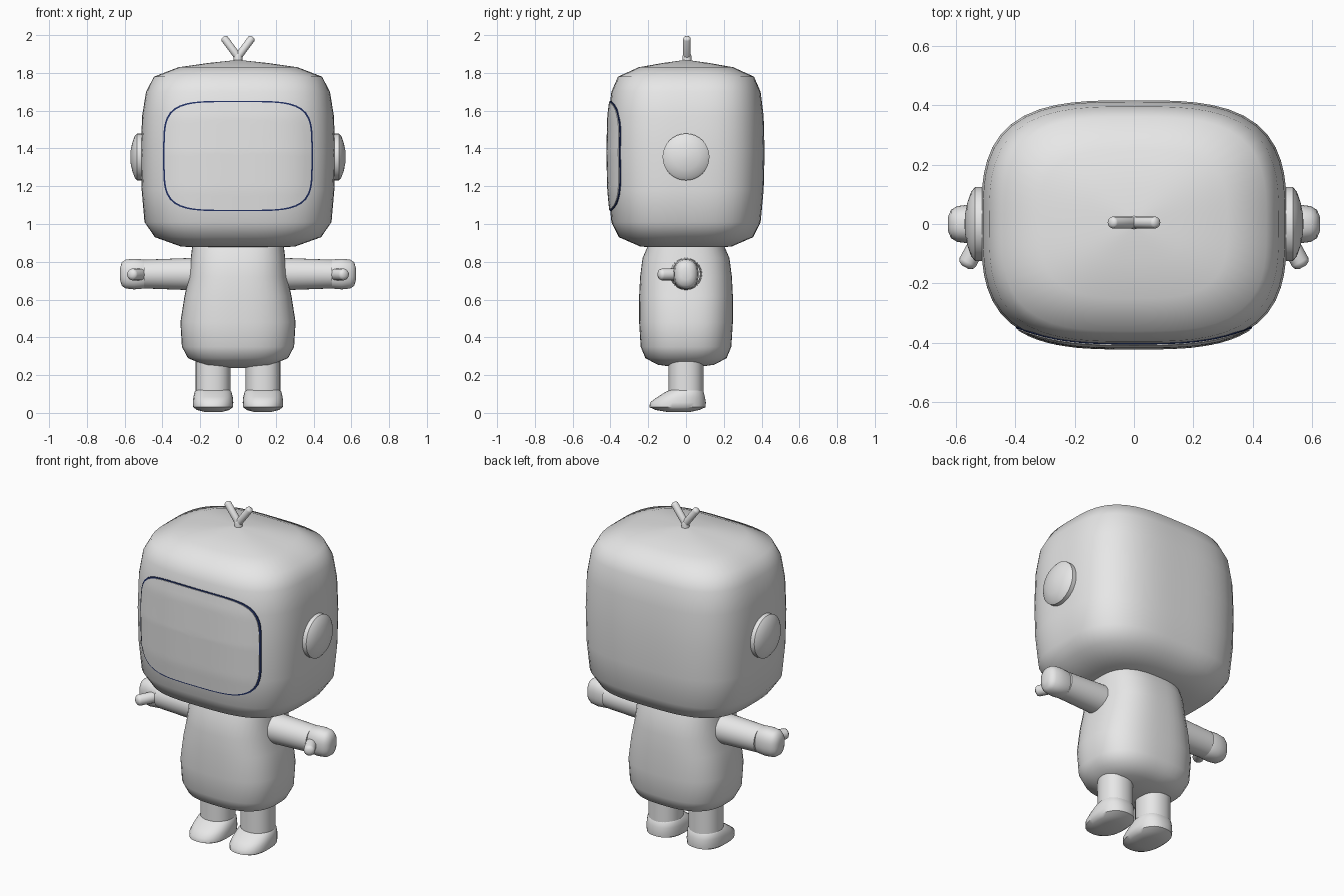
import bpy, bmesh, math
from mathutils import Matrix, Vector

if "Cube" in bpy.data.objects:
    bpy.data.objects.remove(bpy.data.objects["Cube"])


def material(name, rgb):
    m = bpy.data.materials.new(name)
    m.use_nodes = True
    m.diffuse_color = (*rgb, 1)
    m.node_tree.nodes["Principled BSDF"].inputs["Base Color"].default_value = (*rgb, 1)
    return m


GREY = material("light grey", (0.8, 0.8, 0.8))
NAVY = material("dark blue", (0.015, 0.03, 0.13))


def oval(t, a, b, power):
    """Point on a rounded-box outline."""
    c, s = math.cos(t), math.sin(t)
    r = (abs(c) ** power + abs(s) ** power) ** (-1 / power)
    return a * c * r, b * s * r


def finish(name, bm, mat, angle=50):
    mesh = bpy.data.meshes.new(name)
    bm.to_mesh(mesh)
    bm.free()
    mesh.materials.append(mat)
    ob = bpy.data.objects.new(name, mesh)
    bpy.context.collection.objects.link(ob)
    bpy.ops.object.select_all(action="DESELECT")
    ob.select_set(True)
    bpy.context.view_layer.objects.active = ob
    bpy.ops.object.shade_smooth_by_angle(angle=math.radians(angle))
    return ob


def loft(name, rings, power=2, sides=32, matrix=Matrix(), mat=GREY, angle=50):
    """Skin rings of (height, half width, half depth, optional depth offset)."""
    bm = bmesh.new()
    loops = []
    for z, a, b, *off in rings:
        dy = off[0] if off else 0
        pts = [oval(math.tau * i / sides, a, b, power) for i in range(sides)]
        loops.append([bm.verts.new(matrix @ Vector((x, y + dy, z))) for x, y in pts])
    for lo, hi in zip(loops, loops[1:]):
        for i in range(sides):
            j = (i + 1) % sides
            bm.faces.new((lo[i], lo[j], hi[j], hi[i]))
    bm.faces.new(loops[0])
    bm.faces.new(loops[-1])
    bmesh.ops.recalc_face_normals(bm, faces=bm.faces[:])
    return finish(name, bm, mat, angle)


def rod(name, start, end, r, sides=16):
    """Round-ended rod between two points."""
    start, end = Vector(start), Vector(end)
    d = end - start
    rot = d.to_track_quat("Z", "Y").to_matrix().to_4x4()
    n = d.length
    rings = [(0, r, r), (n - r * 0.6, r, r), (n - r * 0.25, r * 0.85, r * 0.85),
             (n, r * 0.4, r * 0.4)]
    return loft(name, rings, sides=sides, matrix=Matrix.Translation(start) @ rot)


# Head
HEAD_POWER = 3.2
HEAD = [(0.878, 0.2, 0.16), (0.88, 0.3, 0.24), (0.93, 0.44, 0.355), (1.01, 0.495, 0.395),
        (1.18, 0.51, 0.411), (1.38, 0.514, 0.416), (1.57, 0.508, 0.411), (1.7, 0.487, 0.395),
        (1.78, 0.445, 0.36), (1.83, 0.315, 0.25), (1.852, 0.16, 0.125), (1.868, 0.01, 0.01)]
loft("head", HEAD, HEAD_POWER, 64)


def head_front(x, z):
    """Depth of the front of the head."""
    for (z0, a0, b0), (z1, a1, b1) in zip(HEAD, HEAD[1:]):
        if z0 <= z <= z1:
            f = (z - z0) / (z1 - z0)
            a, b = a0 + f * (a1 - a0), b0 + f * (b1 - b0)
            return -b * (1 - abs(x / a) ** HEAD_POWER) ** (1 / HEAD_POWER)


def screen_plate(name, half_w, half_h, lift, mat, sides=80, steps=12):
    """Thin rounded plate that hugs the front of the head."""
    bm = bmesh.new()

    def vert(x, dz):
        z = 1.36 + dz
        return bm.verts.new((x, head_front(x, z) - lift, z))

    centre = vert(0, 0)
    prev = None
    for k in range(1, steps + 1):
        f = k / steps
        ring = [vert(*oval(math.tau * i / sides, half_w * f, half_h * f, 4.5))
                for i in range(sides)]
        for i in range(sides):
            j = (i + 1) % sides
            if prev:
                bm.faces.new((prev[i], ring[i], ring[j], prev[j]))
            else:
                bm.faces.new((centre, ring[i], ring[j]))
        prev = ring
    # rim running back into the head
    back = [bm.verts.new(v.co + Vector((0, lift + 0.003, 0))) for v in prev]
    for i in range(sides):
        j = (i + 1) % sides
        bm.faces.new((prev[i], back[i], back[j], prev[j]))
    finish(name, bm, mat)


# Face screen with its dark border
screen_plate("screen_border", 0.396, 0.292, 0.003, NAVY)
screen_plate("screen", 0.388, 0.285, 0.006, GREY)

# Antenna
rod("antenna_stem", (0, 0.005, 1.85), (0, 0.005, 1.905), 0.023)
for side, label in ((1, "left"), (-1, "right")):
    rod(label + "_antenna_tip", (0, 0.005, 1.885), (side * 0.078, 0.005, 1.99), 0.02)

# Body
loft("body", [(0.238, 0.04, 0.03), (0.255, 0.18, 0.15), (0.29, 0.265, 0.215),
              (0.35, 0.297, 0.24), (0.48, 0.305, 0.248), (0.62, 0.283, 0.248),
              (0.72, 0.26, 0.243), (0.82, 0.25, 0.23), (0.9, 0.24, 0.195)], 2.7, 48)

# Limbs
for side, label in ((1, "left"), (-1, "right")):
    flip = Matrix.Diagonal((side, 1, 1, 1))
    sideways = flip @ Matrix.Rotation(math.pi / 2, 4, "Y")

    loft(label + "_ear", [(0.47, 0.124, 0.124), (0.535, 0.124, 0.124), (0.548, 0.108, 0.108),
                          (0.561, 0.07, 0.07), (0.568, 0.035, 0.035), (0.57, 0.005, 0.005)],
         matrix=Matrix.Translation((0, 0, 1.355)) @ sideways)

    arm = Matrix.Translation((0, 0, 0.735)) @ sideways
    loft(label + "_arm", [(0.2, 0.086, 0.086), (0.28, 0.084, 0.084), (0.498, 0.076, 0.076)],
         matrix=arm)
    loft(label + "_hand", [(0.48, 0.068, 0.058), (0.5, 0.077, 0.064), (0.55, 0.081, 0.066),
                           (0.595, 0.076, 0.06), (0.615, 0.062, 0.048), (0.625, 0.03, 0.025)],
         2.4, matrix=arm)
    rod(label + "_thumb", (side * 0.5, -0.02, 0.733), (side * 0.568, -0.145, 0.733), 0.031)

    hip = Matrix.Translation((side * 0.132, 0, 0))
    loft(label + "_leg", [(0.09, 0.092, 0.092), (0.34, 0.092, 0.092)], 2.2, matrix=hip)
    loft(label + "_shoe", [(0.005, 0.045, 0.06, -0.04), (0.015, 0.085, 0.115, -0.045),
                           (0.03, 0.105, 0.148, -0.045), (0.055, 0.107, 0.148, -0.043),
                           (0.085, 0.104, 0.125, -0.025), (0.112, 0.097, 0.1, -0.007),
                           (0.13, 0.082, 0.072, 0.005), (0.138, 0.05, 0.045, 0.01)],
         2.4, matrix=hip)
